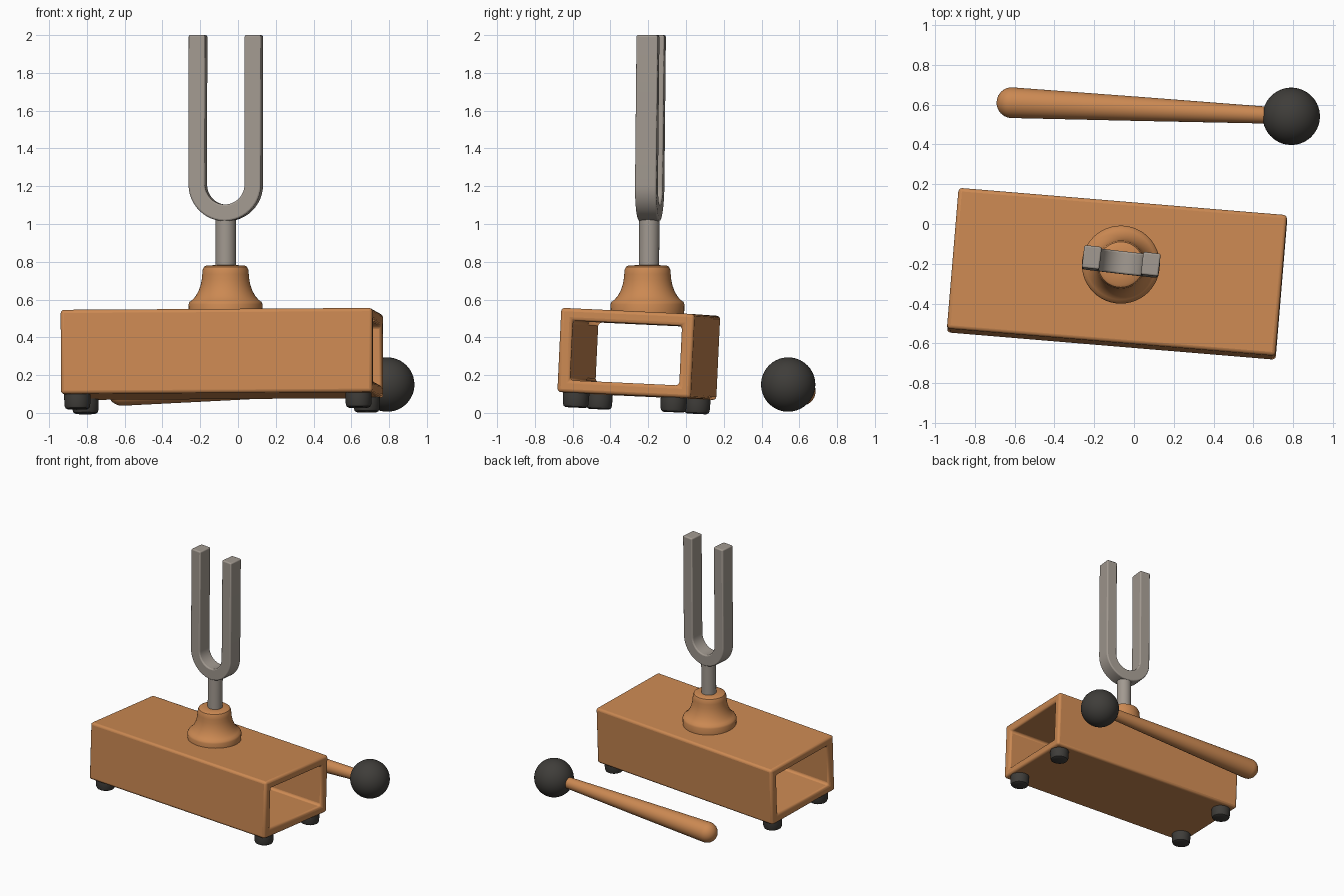
import bpy, bmesh, math
from mathutils import Vector, Matrix, Euler

old = bpy.data.objects.get("Cube")
if old:
    bpy.data.objects.remove(old, do_unlink=True)


def material(name, rgb, metallic=0.0):
    m = bpy.data.materials.new(name)
    m.use_nodes = True
    color = (*rgb, 1)
    m.diffuse_color = color
    m.node_tree.nodes["Principled BSDF"].inputs["Base Color"].default_value = color
    return m


WOOD = material("orange wood", (0.60, 0.25, 0.085))
STEEL = material("warm grey steel", (0.36, 0.32, 0.28))
RUBBER = material("dark rubber", (0.05, 0.047, 0.042))


def finish(name, bm, mat, frame=Matrix(), bevel=0):
    """Turn a bmesh into a placed, shaded object."""
    bmesh.ops.recalc_face_normals(bm, faces=bm.faces)
    mesh = bpy.data.meshes.new(name)
    bm.to_mesh(mesh)
    bm.free()
    ob = bpy.data.objects.new(name, mesh)
    bpy.context.collection.objects.link(ob)
    mesh.materials.append(mat)
    ob.matrix_world = frame
    if bevel:
        mod = ob.modifiers.new("soft edges", "BEVEL")
        mod.width, mod.segments = bevel, 3
        mod.limit_method, mod.angle_limit = "ANGLE", math.radians(40)
    bpy.ops.object.select_all(action="DESELECT")
    ob.select_set(True)
    bpy.context.view_layer.objects.active = ob
    bpy.ops.object.shade_smooth_by_angle(angle=math.radians(35))
    return ob


def lathe(name, profile, mat, frame=Matrix(), sides=48):
    """Spin (radius, height) points around z and cap both ends."""
    bm = bmesh.new()
    rings = [[bm.verts.new((r * math.cos(a), r * math.sin(a), z))
              for a in (math.tau * i / sides for i in range(sides))]
             for r, z in profile]
    for lo, hi in zip(rings, rings[1:]):
        for i in range(sides):
            j = (i + 1) % sides
            bm.faces.new((lo[i], lo[j], hi[j], hi[i]))
    bm.faces.new(rings[0])
    bm.faces.new(rings[-1])
    return finish(name, bm, mat, frame)


# Resonance box: a square tube open at both ends, slightly tilted
box = (Matrix.Translation((-0.085, -0.25, 0.312))
       @ Euler((-0.047, -0.006, -0.083)).to_matrix().to_4x4())
HALF_L, HALF_W, HALF_H, WALL = 0.828, 0.355, 0.223, 0.065
bm = bmesh.new()


def rectangle(x, inset):
    w, h = HALF_W - inset, HALF_H - inset
    return [bm.verts.new((x, sy * w, sz * h))
            for sy, sz in ((-1, -1), (1, -1), (1, 1), (-1, 1))]


loops = [rectangle(-HALF_L, 0), rectangle(HALF_L, 0),
         rectangle(HALF_L, WALL), rectangle(-HALF_L, WALL)]
for k in range(4):
    a, b = loops[k], loops[(k + 1) % 4]
    for i in range(4):
        j = (i + 1) % 4
        bm.faces.new((a[i], a[j], b[j], b[i]))
finish("resonance_box", bm, WOOD, box, bevel=0.018)

# Rubber feet
for side, sy in (("front", -1), ("back", 1)):
    for end, sx in (("right", -1), ("left", 1)):
        foot = box @ Matrix.Translation((sx * 0.747, sy * 0.26, -HALF_H))
        lathe(f"{side}_{end}_foot",
              [(0.052, -0.078), (0.063, -0.072), (0.068, -0.06),
               (0.070, -0.02), (0.070, 0.01)], RUBBER, foot, 32)

# Turned wooden socket
stand = Matrix.Translation((-0.066, -0.204, 0))
lathe("socket", [(0.194, 0.52), (0.196, 0.575), (0.190, 0.588), (0.176, 0.598),
                 (0.158, 0.618), (0.143, 0.645), (0.132, 0.675), (0.126, 0.705),
                 (0.123, 0.735), (0.121, 0.757), (0.114, 0.773), (0.100, 0.781),
                 (0.05, 0.782)], WOOD, stand)

# Tuning fork: stem and bevelled U
lean = stand @ Euler((-0.01, 0, -0.115)).to_matrix().to_4x4()
lathe("fork_stem", [(0.054, 0.75), (0.054, 1.045)], STEEL, lean, 32)

OUTER, INNER, BEND, TOP, DEPTH = 0.193, 0.105, 1.208, 2.0, 0.114
path = [(-1, 0, TOP)]
path += [(-math.cos(a), -math.sin(a), BEND)
         for a in (math.pi * i / 24 for i in range(25))]
path += [(1, 0, TOP)]
bm = bmesh.new()
sections = [[bm.verts.new((c * r, y, z + s * r))
             for r, y in ((OUTER, -DEPTH / 2), (OUTER, DEPTH / 2),
                          (INNER, DEPTH / 2), (INNER, -DEPTH / 2))]
            for c, s, z in path]
for a, b in zip(sections, sections[1:]):
    for i in range(4):
        j = (i + 1) % 4
        bm.faces.new((a[i], a[j], b[j], b[i]))
bm.faces.new(sections[0])
bm.faces.new(sections[-1])
finish("fork_prongs", bm, STEEL, lean, bevel=0.009)

# Mallet: tapered handle with a rounded butt, and a rubber ball
butt, ball = Vector((-0.69, 0.613, 0.113)), Vector((0.79, 0.541, 0.15))
aim = (ball - butt).to_track_quat("Z", "Y").to_matrix().to_4x4()
R = 0.076
handle = [(R * math.sin(t) + 0.001, R * (1 - math.cos(t)))
          for t in (math.pi / 2 * i / 8 for i in range(9))]
handle += [(0.061, 0.70), (0.043, 1.34), (0.041, 1.42)]
lathe("mallet_handle", handle, WOOD, Matrix.Translation(butt) @ aim, 40)

bm = bmesh.new()
bmesh.ops.create_uvsphere(bm, u_segments=40, v_segments=24, radius=0.144)
finish("mallet_ball", bm, RUBBER, Matrix.Translation(ball) @ aim)
